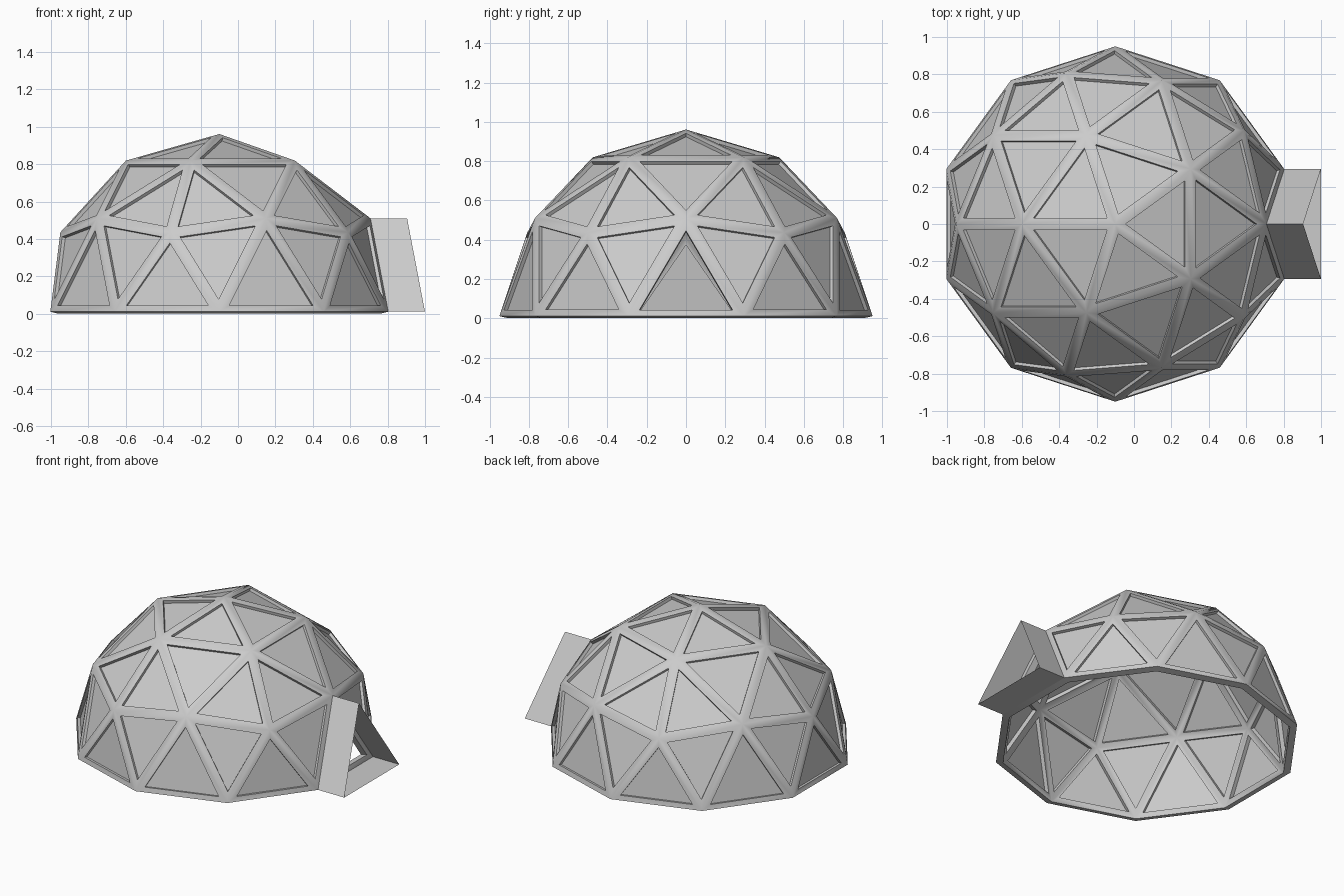
import bpy, bmesh, math
from mathutils import Matrix, Vector

if "Cube" in bpy.data.objects:
    bpy.data.objects.remove(bpy.data.objects["Cube"])

R = 0.95
CENTRE = Vector((-0.1, 0, 0.011))
BAND, DEPTH = 0.033, 0.045


def half_dome(radius):
    # half of a two-frequency geodesic sphere, one hub facing +x
    bm = bmesh.new()
    bmesh.ops.create_icosphere(bm, subdivisions=2, radius=radius,
                               matrix=Matrix.Rotation(math.pi, 4, 'Z'))
    bmesh.ops.delete(bm, geom=[v for v in bm.verts if v.co.z < -0.01], context='VERTS')
    return bm


def door_face(bm):
    return max(bm.faces, key=lambda f: f.calc_center_median().x)


def finish(bm, name, move=True):
    if move:
        bmesh.ops.translate(bm, verts=bm.verts[:], vec=CENTRE)
    me = bpy.data.meshes.new(name)
    bm.to_mesh(me)
    bm.free()
    ob = bpy.data.objects.new(name, me)
    bpy.context.collection.objects.link(ob)
    return ob


# strut frame: bands along every triangle edge, thickened inwards
bm = half_dome(R)
door_corners = [v.co + CENTRE for v in door_face(bm).verts]
panels = bm.faces[:]
bmesh.ops.inset_individual(bm, faces=panels, thickness=BAND, use_even_offset=True)
bmesh.ops.delete(bm, geom=panels, context='FACES')
frame = finish(bm, "strut_frame")
mod = frame.modifiers.new("thickness", 'SOLIDIFY')
mod.thickness = DEPTH
mod.offset = -1
mod.use_even_offset = True
bpy.context.view_layer.objects.active = frame
frame.select_set(True)
bpy.ops.object.modifier_apply(modifier=mod.name)
bpy.ops.object.shade_smooth_by_angle(angle=math.radians(30))

# recessed flat panels, door triangle left open
bm = half_dome(R - DEPTH * 0.45)
bmesh.ops.delete(bm, geom=[door_face(bm)], context='FACES')
finish(bm, "dome_panels")

# triangular entrance tunnel: two sloping walls and a floor
bm = bmesh.new()
inner = [bm.verts.new(c) for c in door_corners]
outer = [bm.verts.new(c + Vector((0.196, 0, 0))) for c in door_corners]
for i in range(3):
    j = (i + 1) % 3
    bm.faces.new((inner[i], outer[i], outer[j], inner[j]))
bmesh.ops.recalc_face_normals(bm, faces=bm.faces[:])
finish(bm, "entrance_tunnel", move=False)
